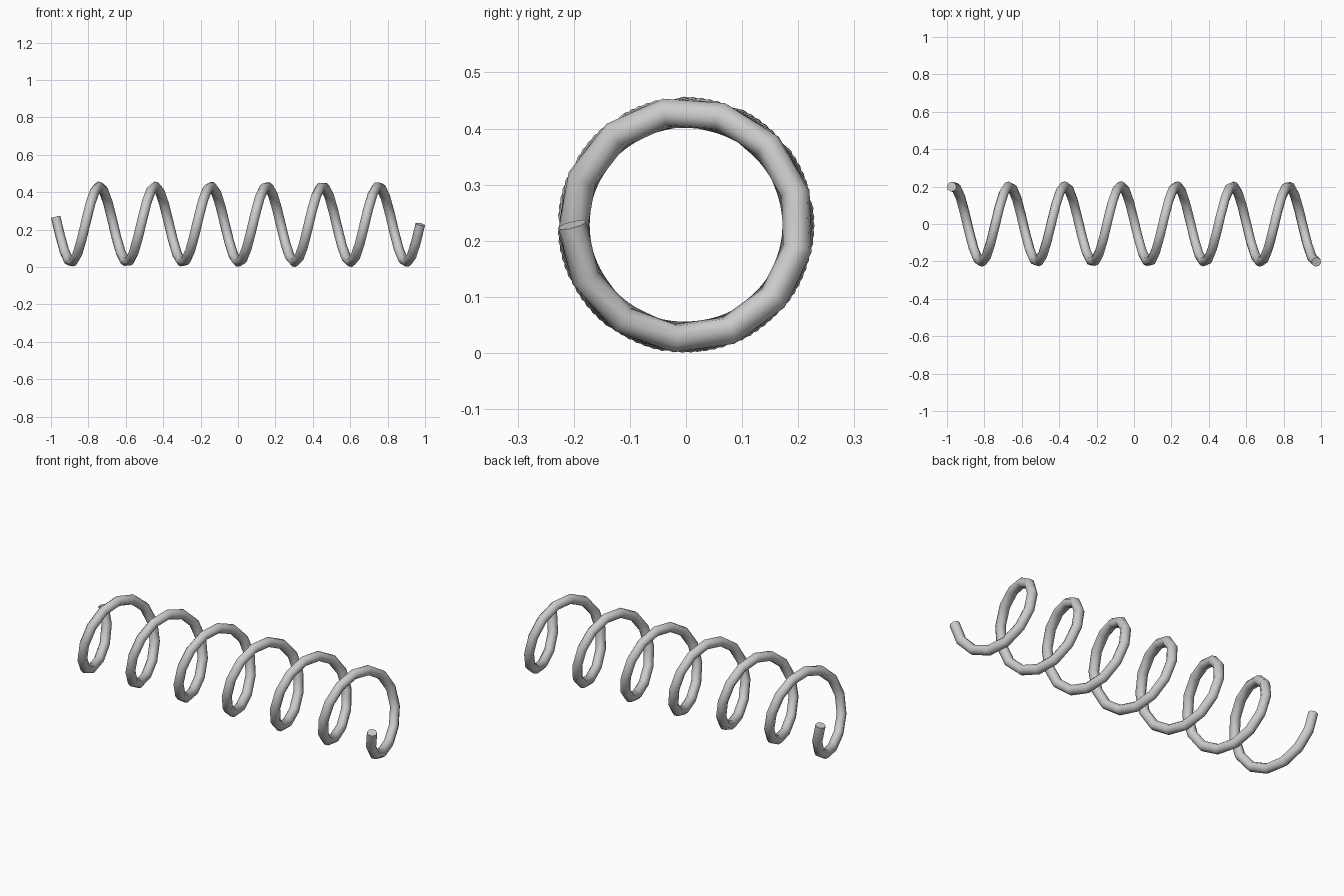
import bpy
from math import sin, cos, pi

if "Cube" in bpy.data.objects:
    bpy.data.objects.remove(bpy.data.objects["Cube"])

COIL_R, WIRE_R, AXIS_Z = 0.203, 0.0262, 0.2285
PITCH, X_OFFSET = 0.2985, 0.0047
START, END, SEGMENTS = -3.281, 3.25, 84   # in turns


def coil_point(i):
    t = START + (END - START) * i / SEGMENTS
    a = 2 * pi * t
    return (X_OFFSET + PITCH * t, -COIL_R * sin(a), AXIS_Z - COIL_R * cos(a), 1)


# Helical path lying along x, with an eight-sided wire section and capped ends
curve = bpy.data.curves.new("coil_spring", 'CURVE')
curve.dimensions = '3D'
curve.twist_mode = 'MINIMUM'
curve.bevel_depth = WIRE_R
curve.bevel_resolution = 2
curve.use_fill_caps = True
path = curve.splines.new('POLY')
path.points.add(SEGMENTS)
for i, p in enumerate(path.points):
    p.co = coil_point(i)

spring = bpy.data.objects.new("coil_spring", curve)
bpy.context.collection.objects.link(spring)

# Mesh conversion: smooth wire, crisp end caps
bpy.context.view_layer.objects.active = spring
spring.select_set(True)
bpy.ops.object.convert(target='MESH')
bpy.ops.object.shade_smooth_by_angle(angle=pi / 3)
